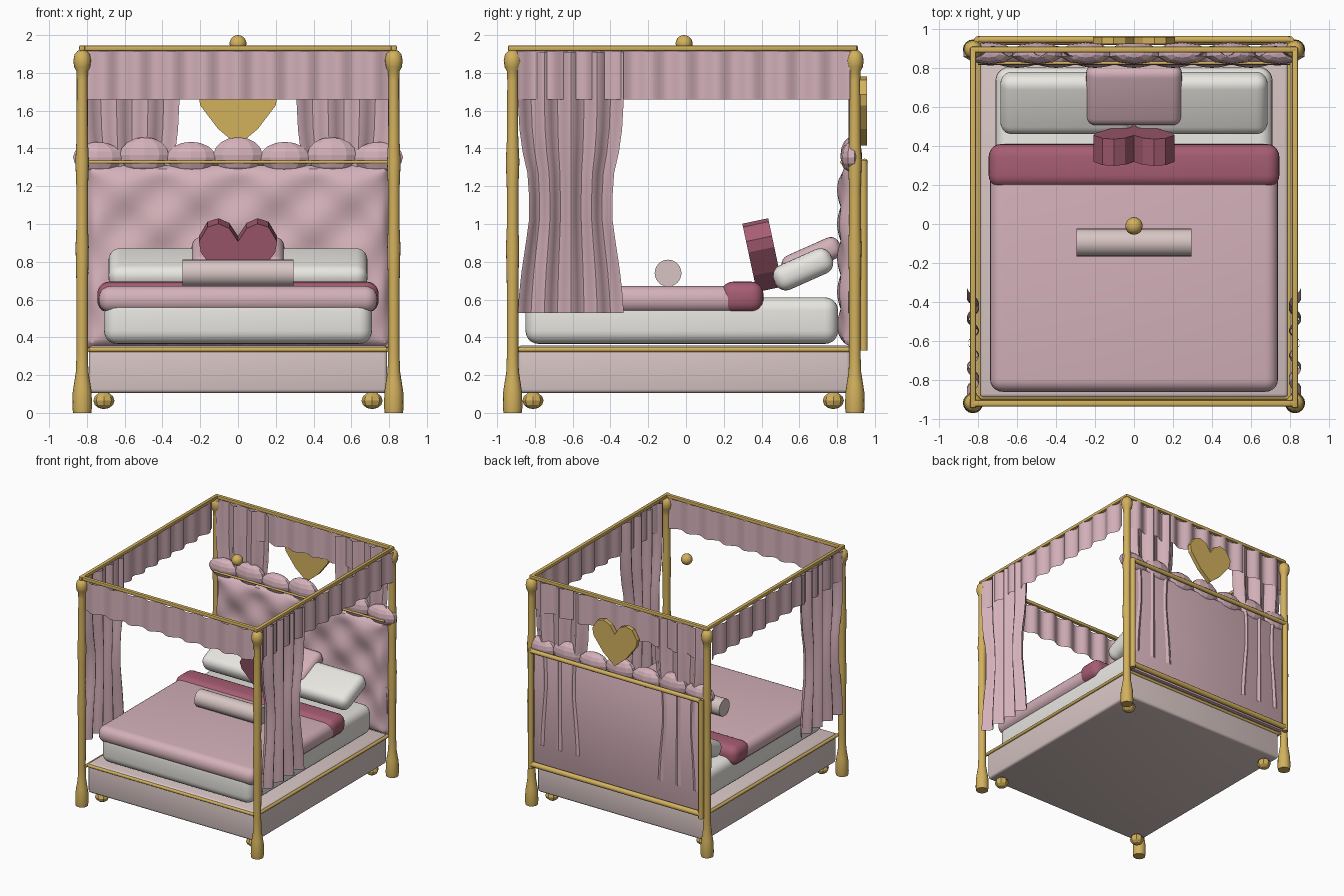
import bpy, bmesh, math
from mathutils import Vector, Matrix

if "Cube" in bpy.data.objects:
    bpy.data.objects.remove(bpy.data.objects["Cube"])


def mat(name, r, g, b):
    m = bpy.data.materials.new(name)
    m.diffuse_color = (r, g, b, 1)
    m.use_nodes = True
    m.node_tree.nodes["Principled BSDF"].inputs["Base Color"].default_value = m.diffuse_color
    return m


PINK = mat("pink_fabric", .66, .44, .49)
ROSE = mat("rose_fabric", .38, .11, .17)
WHITE = mat("white_linen", .82, .80, .76)
BLUSH = mat("blush_upholstery", .68, .56, .55)
GOLD = mat("gold", .65, .44, .11)


def finish(name, bm, m, angle=40):
    bmesh.ops.recalc_face_normals(bm, faces=bm.faces)
    me = bpy.data.meshes.new(name)
    bm.to_mesh(me)
    bm.free()
    ob = bpy.data.objects.new(name, me)
    bpy.context.collection.objects.link(ob)
    me.materials.append(m)
    if angle:
        bpy.ops.object.select_all(action='DESELECT')
        ob.select_set(True)
        bpy.context.view_layer.objects.active = ob
        bpy.ops.object.shade_smooth_by_angle(angle=math.radians(angle))
    return ob


def soft_box(name, lo, hi, bevel, m, segs=5, tilt=0):
    lo, hi = Vector(lo), Vector(hi)
    bm = bmesh.new()
    bmesh.ops.create_cube(bm, size=1)
    bmesh.ops.scale(bm, vec=hi - lo, verts=bm.verts)
    bmesh.ops.bevel(bm, geom=bm.edges[:], offset=bevel, segments=segs, profile=.5, affect='EDGES')
    bm.transform(Matrix.Translation((lo + hi) / 2) @ Matrix.Rotation(math.radians(tilt), 4, 'X'))
    return finish(name, bm, m)


def rod(name, a, b, r, m=GOLD, segs=12):
    a, b = Vector(a), Vector(b)
    bm = bmesh.new()
    bmesh.ops.create_cone(bm, cap_ends=True, segments=segs, radius1=r, radius2=r, depth=(b - a).length)
    bm.transform(Matrix.Translation((a + b) / 2) @ (b - a).to_track_quat('Z', 'Y').to_matrix().to_4x4())
    return finish(name, bm, m)


def ball(name, c, size, m, u=16, v=10, angle=40):
    bm = bmesh.new()
    bmesh.ops.create_uvsphere(bm, u_segments=u, v_segments=v, radius=1)
    bm.transform(Matrix.Translation(c) @ Matrix.Diagonal((*size, 1)))
    return finish(name, bm, m, angle)


def lathe(name, x, y, profile, m, segs=16):
    bm = bmesh.new()
    vs = [bm.verts.new((r, 0, z)) for r, z in profile]
    es = [bm.edges.new(p) for p in zip(vs, vs[1:])]
    bmesh.ops.spin(bm, geom=vs + es, axis=(0, 0, 1), cent=(0, 0, 0), steps=segs, angle=math.tau)
    bmesh.ops.remove_doubles(bm, verts=bm.verts, dist=1e-4)
    bm.transform(Matrix.Translation((x, y, 0)))
    return finish(name, bm, m)


def drape(name, centre, along, width, waves, amp, rows, m=PINK):
    """Wavy hanging cloth; rows are (z, width scale)."""
    along, c = Vector(along), Vector(centre)
    out = along.cross(Vector((0, 0, 1)))
    n = waves * 8
    bm = bmesh.new()
    grid = []
    for z, s in rows:
        grid.append([bm.verts.new(c + along * (i / n - .5) * width * s
                                  + out * amp * math.cos(math.tau * waves * (i / n - .5))
                                  + Vector((0, 0, z))) for i in range(n + 1)])
    for r0, r1 in zip(grid, grid[1:]):
        for i in range(n):
            bm.faces.new((r0[i], r0[i + 1], r1[i + 1], r1[i]))
    return finish(name, bm, m)


def heart(name, centre, w, h, depth, m, tilt=0):
    half = [(0, .74), (.22, .93), (.5, 1), (.78, .95), (1, .74), (.95, .58), (.5, .24), (0, 0)]
    pts = half + [(-x, z) for x, z in half[-2:0:-1]]
    bm = bmesh.new()
    f = bm.faces.new([bm.verts.new((x * w, -depth / 2, (z - .5) * h)) for x, z in pts])
    ext = bmesh.ops.extrude_face_region(bm, geom=[f], use_keep_orig=True)
    bmesh.ops.translate(bm, vec=(0, depth, 0),
                        verts=[g for g in ext["geom"] if isinstance(g, bmesh.types.BMVert)])
    bm.transform(Matrix.Translation(centre) @ Matrix.Rotation(math.radians(tilt), 4, 'X'))
    return finish(name, bm, m, 0)


PX, FY, BY = .825, -.918, .894   # post positions

# turned posts and bun feet
POST = [(0, 0), (.048, 0), (.052, .03), (.05, .11), (.044, .15), (.033, .22), (.03, .32), (.031, .7),
        (.035, .88), (.03, 1.0), (.031, 1.2), (.036, 1.33), (.03, 1.45), (.028, 1.76), (.031, 1.81),
        (.042, 1.83), (.047, 1.865), (.04, 1.9), (.022, 1.917), (0, 1.922)]
for sx, side in ((-1, "left"), (1, "right")):
    for y, fy, end in ((FY, -.81, "front"), (BY, .78, "back")):
        lathe(f"{end}_{side}_post", sx * PX, y, POST, GOLD)
        ball(f"{end}_{side}_foot", (sx * .71, fy, .065), (.056, .056, .045), GOLD, 8, 6, 0)

# canopy rails, base trim rails
for y, end in ((FY, "front"), (BY, "back")):
    soft_box(f"{end}_canopy_rail", (-.835, y - .016, 1.916), (.835, y + .016, 1.946), .008, GOLD, 2)
    by = -.888 if y < 0 else .868
    rod(f"{end}_base_trim", (-.8, by, .335), (.8, by, .335), .013)
for sx, side in ((-1, "left"), (1, "right")):
    soft_box(f"{side}_canopy_rail", (sx * PX - .016, FY - .025, 1.916), (sx * PX + .016, BY + .012, 1.946),
             .008, GOLD, 2)
    rod(f"{side}_base_trim", (sx * .795, FY, .335), (sx * .795, BY, .335), .013)
ball("canopy_finial", (0, -.01, 1.955), (.045, .045, .045), GOLD)

# base, mattress and covers
soft_box("bed_base", (-.79, -.89, .105), (.79, .87, .357), .02, BLUSH, 3)
soft_box("mattress", (-.71, -.85, .365), (.71, .805, .612), .07, WHITE)
soft_box("duvet", (-.738, -.86, .53), (.738, .39, .672), .065, PINK)
soft_box("folded_blanket", (-.745, .185, .53), (.745, .41, .695), .065, ROSE)

# pillows, bolster and heart cushion
for sx, side in ((-1, "left"), (1, "right")):
    soft_box(f"{side}_pillow", (sx * .345 - .34, .455, .69), (sx * .345 + .34, .785, .83), .06, WHITE, 5, 24)
soft_box("pink_pillow", (-.245, .50, .765), (.245, .83, .885), .05, PINK, 5, 24)
rod("bolster", (-.295, -.095, .74), (.295, -.095, .74), .071, BLUSH, 24)
heart("heart_cushion", (0, .405, .835), .207, .37, .14, ROSE, 12)

# tufted headboard: bulging front, flat back
NX, NZ = 80, 48
bm = bmesh.new()
bmesh.ops.create_grid(bm, x_segments=NX, y_segments=NZ, size=.5)
for v in bm.verts:
    u, w = v.co.x, v.co.y
    x, z = u * 1.6, .83 + w * .96
    tuft = math.cos(math.pi * x / .2) * math.cos(math.pi * (z - 1.0) / .18)
    edge = min(1, (.8 - abs(x)) / .09, (.48 - abs(w * .96)) / .09)
    bulge = math.sqrt(max(0, 1 - (1 - edge) ** 2))
    v.co = (x, .87 - bulge * (.052 + .018 * tuft), z)
finish("headboard_tufting", bm, PINK)
soft_box("headboard_back", (-.8, .868, .35), (.8, .902, 1.31), .006, PINK, 2)

# headboard frame
for sx, side in ((-1, "left"), (1, "right")):
    rod(f"{side}_headboard_bar", (sx * .8, .94, .33), (sx * .8, .94, 1.34), .022)
rod("headboard_top_bar", (-.8, .945, 1.328), (.8, .945, 1.328), .018)
rod("headboard_bottom_bar", (-.8, .94, .365), (.8, .94, .365), .022)
rod("headboard_front_bead", (-.8, .825, 1.328), (.8, .825, 1.328), .009)

# padded crest and gold heart
for i in range(-3, 4):
    top = 1.46 if i % 2 == 0 else 1.435
    ball(f"crest_puff_{i + 4}", (i * .248, .875, (top + 1.27) / 2), (.136, .057, (top - 1.27) / 2), PINK, 10, 8, 0)
heart("crest_heart", (0, .94, 1.598), .21, .365, .036, GOLD)

# valances on all four sides
V = [(1.915, 1), (1.66, 1)]
drape("front_valance", (0, -.925, 0), (1, 0, 0), 1.6, 9, .018, V)
drape("back_valance", (0, .897, 0), (-1, 0, 0), 1.6, 9, .018, V)
drape("right_valance", (.835, -.012, 0), (0, 1, 0), 1.76, 10, .018, V)
drape("left_valance", (-.835, -.012, 0), (0, -1, 0), 1.76, 10, .018, V)

# gathered curtains at the front sides and behind the headboard
C = [(1.91, 1), (1.65, 1), (1.5, .97), (1.38, .91), (1.27, .82), (1.15, .79), (1.02, .79), (.9, .85),
     (.75, .93), (.62, .98), (.53, 1)]
for sx, side in ((-1, "left"), (1, "right")):
    drape(f"front_{side}_curtain", (sx * .825, -.61, 0), (0, sx, 0), .56, 4, .03, C)
    drape(f"back_{side}_curtain", (sx * .56, .886, 0), (-1, 0, 0), .5, 3, .027, C)
